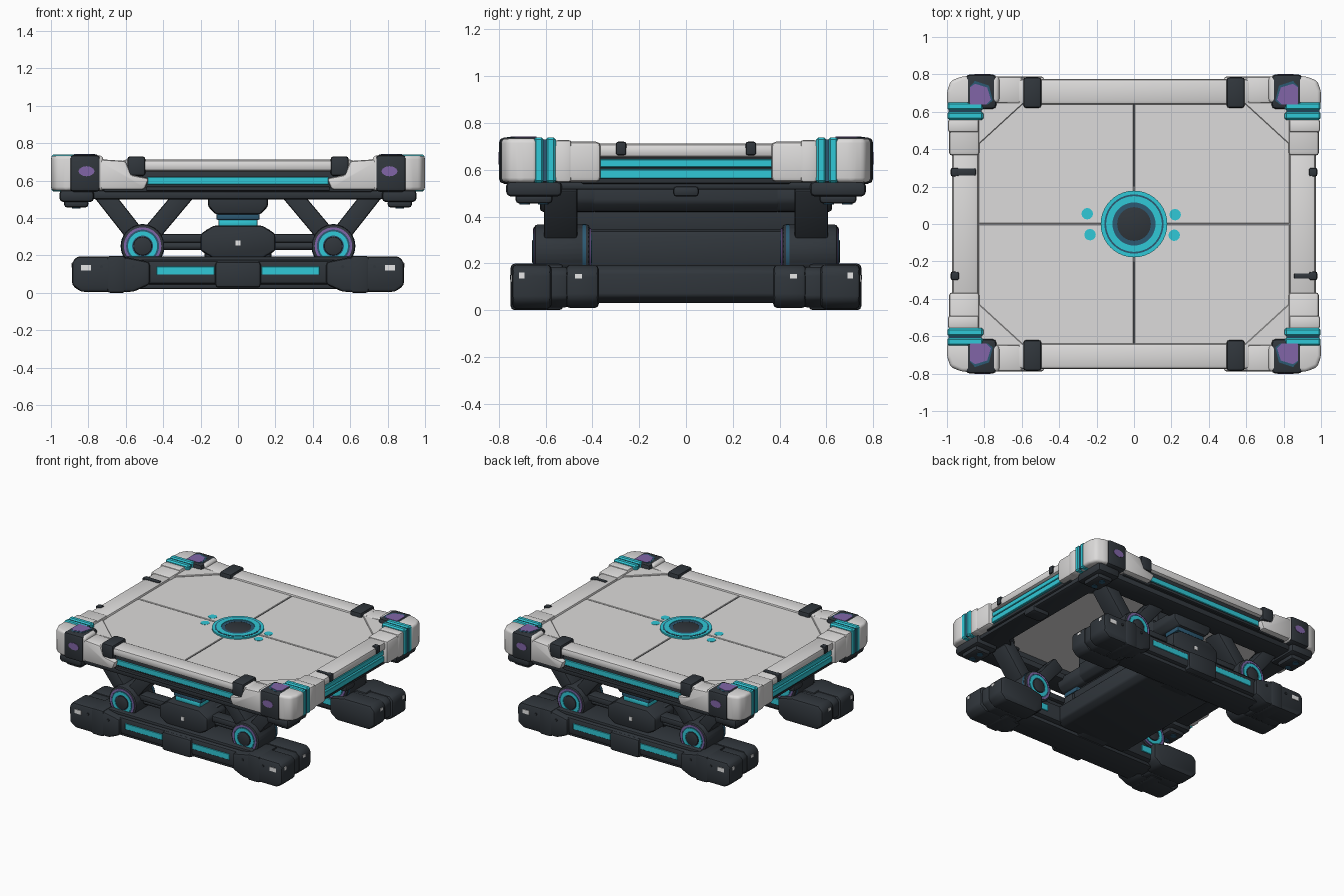
import bpy, bmesh, math
from mathutils import Matrix, Vector


def material(name, r, g, b):
    m = bpy.data.materials.new(name)
    m.diffuse_color = (r, g, b, 1)
    return m


LIGHT = material("light_grey", 0.72, 0.71, 0.705)
DARK = material("charcoal", 0.030, 0.037, 0.045)
CYAN = material("cyan", 0.03, 0.58, 0.68)
PURPLE = material("purple", 0.22, 0.13, 0.39)
NAVY = material("deep_blue", 0.025, 0.10, 0.17)
WHITE = material("white", 0.80, 0.80, 0.80)


def finish(bm, name, mat, sym):
    """Make one object, plus mirrored copies across x and/or y."""
    bmesh.ops.recalc_face_normals(bm, faces=bm.faces)
    for sx in ((1, -1) if "x" in sym else (1,)):
        for sy in ((1, -1) if "y" in sym else (1,)):
            c = bm.copy()
            bmesh.ops.scale(c, vec=(sx, sy, 1), verts=c.verts)
            if sx * sy < 0:
                bmesh.ops.reverse_faces(c, faces=c.faces)
            me = bpy.data.meshes.new(name)
            c.to_mesh(me)
            c.free()
            me.materials.append(mat)
            ob = bpy.data.objects.new(name, me)
            bpy.context.collection.objects.link(ob)
            for p in me.polygons:
                p.use_smooth = True
            me.set_sharp_from_angle(angle=math.radians(32))
    bm.free()


def prism(name, pts, axis, lo, hi, mat, bevel=0.0, sym="", seg=2):
    """Extrude a closed profile along an axis, with rounded edges."""
    place = {"x": lambda a, b, t: (t, a, b),
             "y": lambda a, b, t: (a, t, b),
             "z": lambda a, b, t: (a, b, t)}[axis]
    bm = bmesh.new()
    f = bm.faces.new([bm.verts.new(place(a, b, lo)) for a, b in pts])
    r = bmesh.ops.extrude_face_region(bm, geom=[f])
    move = Vector(place(0, 0, hi - lo))
    bmesh.ops.translate(bm, vec=move, verts=[v for v in r["geom"] if isinstance(v, bmesh.types.BMVert)])
    if bevel:
        bmesh.ops.bevel(bm, geom=bm.edges[:], offset=bevel, segments=seg,
                        profile=0.5, affect="EDGES", clamp_overlap=True)
    finish(bm, name, mat, sym)


def box(name, x0, x1, y0, y1, z0, z1, mat, bevel=0.0, sym="", seg=2):
    prism(name, [(x0, y0), (x1, y0), (x1, y1), (x0, y1)], "z", z0, z1, mat, bevel, sym, seg)


def disc(name, axis, centre, r, depth, mat, bevel=0.0, sym="", n=32, stretch=1.0):
    """Cylinder centred on a point; stretch widens its first profile axis."""
    a, b = {"x": (1, 2), "y": (0, 2), "z": (0, 1)}[axis]
    k = "xyz".index(axis)
    pts = [(centre[a] + stretch * r * math.cos(2 * math.pi * i / n),
            centre[b] + r * math.sin(2 * math.pi * i / n)) for i in range(n)]
    prism(name, pts, axis, centre[k] - depth / 2, centre[k] + depth / 2, mat, bevel, sym)


def ring(name, axis, centre, r0, r1, depth, mat, sym="", n=40):
    """Flat washer built from a swept rectangle."""
    bm = bmesh.new()
    h = depth / 2
    rows = [[bm.verts.new((r * math.cos(t), r * math.sin(t), z))
             for r, z in ((r0, -h), (r1, -h), (r1, h), (r0, h))]
            for t in (2 * math.pi * i / n for i in range(n))]
    for i in range(n):
        p, q = rows[i], rows[(i + 1) % n]
        for j in range(4):
            bm.faces.new((p[j], q[j], q[(j + 1) % 4], p[(j + 1) % 4]))
    if axis == "y":
        bmesh.ops.rotate(bm, matrix=Matrix.Rotation(math.pi / 2, 3, "X"), verts=bm.verts)
    bmesh.ops.translate(bm, vec=centre, verts=bm.verts)
    finish(bm, name, mat, sym)


# ---- Deck: under plate, four tiles, corner gussets, centre port
box("deck_plate", -0.85, 0.85, -0.66, 0.66, 0.645, 0.688, LIGHT)
prism("deck_tile", [(0.003, 0.003), (0.832, 0.003), (0.832, 0.43), (0.605, 0.642), (0.003, 0.642)],
      "z", 0.67, 0.697, LIGHT, 0.003, "xy", 1)
prism("deck_gusset", [(0.845, 0.412), (0.845, 0.65), (0.585, 0.65)], "z", 0.67, 0.706, LIGHT, 0.004, "xy", 1)
box("deck_seam", -0.004, 0.004, 0.2, 0.64, 0.68, 0.692, DARK, 0, "y")
ring("port_rim", "z", (0, 0, 0.698), 0.155, 0.178, 0.02, CYAN)
ring("port_rim_groove", "z", (0, 0, 0.70), 0.147, 0.158, 0.02, NAVY)
ring("port_glow", "z", (0, 0, 0.70), 0.115, 0.149, 0.022, CYAN)
ring("port_groove", "z", (0, 0, 0.698), 0.09, 0.117, 0.018, NAVY)
disc("port_core", "z", (0, 0, 0.697), 0.092, 0.02, DARK, 0.004)
for x, y in ((-0.25, 0.055), (-0.235, -0.057), (0.22, 0.05), (0.215, -0.06)):
    disc("deck_light", "z", (x, y, 0.6955), 0.031, 0.006, CYAN, n=12)

# ---- Deck edges, front and back
box("long_rail", -0.62, 0.62, 0.638, 0.775, 0.65, 0.712, LIGHT, 0.02, "y")
box("long_edge_core", -0.72, 0.72, 0.65, 0.745, 0.54, 0.66, DARK, 0.01, "y")
box("long_light_strip", -0.485, 0.485, 0.74, 0.752, 0.578, 0.62, CYAN, 0.003, "y", 1)
box("long_edge_lip", -0.49, 0.49, 0.70, 0.762, 0.545, 0.568, DARK, 0.006, "y")
prism("long_sleeve", [(0.75, 0.552), (0.75, 0.715), (0.60, 0.705), (0.57, 0.63), (0.475, 0.612), (0.50, 0.552)],
      "y", 0.645, 0.788, LIGHT, 0.014, "xy")
box("long_clip", 0.495, 0.592, 0.62, 0.785, 0.625, 0.73, DARK, 0.016, "xy")

# ---- Deck edges, left and right
box("side_rail", 0.83, 0.972, -0.40, 0.40, 0.652, 0.712, LIGHT, 0.02, "x")
box("side_edge_core", 0.84, 0.945, -0.45, 0.45, 0.54, 0.66, DARK, 0.01, "x")
box("side_light_upper", 0.94, 0.957, -0.375, 0.375, 0.610, 0.645, CYAN, 0.003, "x", 1)
box("side_light_lower", 0.94, 0.962, -0.375, 0.375, 0.562, 0.603, CYAN, 0.003, "x", 1)
box("side_clip", 0.935, 0.98, 0.255, 0.30, 0.662, 0.72, DARK, 0.01, "xy")
box("side_clip_top", -0.955, -0.845, 0.258, 0.298, 0.69, 0.718, DARK, 0.008)
box("side_clip_top", 0.855, 0.955, -0.293, -0.263, 0.69, 0.718, DARK, 0.008)

# ---- Deck corners with dark strap, purple marks and cyan bands
prism("corner_block", [(0.72, 0.79), (0.92, 0.79), (0.98, 0.765), (1.0, 0.71), (1.0, 0.635),
                       (0.83, 0.635), (0.76, 0.642), (0.72, 0.65)],
      "z", 0.546, 0.734, LIGHT, 0.02, "xy", 3)
box("corner_tail", 0.825, 0.99, 0.365, 0.66, 0.548, 0.720, LIGHT, 0.02, "xy")
box("corner_rib", 0.83, 0.994, 0.49, 0.56, 0.547, 0.727, LIGHT, 0.012, "xy")
box("corner_strap", 0.735, 0.90, 0.615, 0.80, 0.54, 0.738, DARK, 0.022, "xy")
disc("strap_badge", "y", (0.81, 0.799, 0.65), 0.027, 0.008, PURPLE, 0, "xy", 12, 1.6)
prism("strap_top_glow", [(0.755, 0.66), (0.78, 0.64), (0.87, 0.64), (0.878, 0.735), (0.85, 0.765), (0.775, 0.74)],
      "z", 0.734, 0.7395, NAVY, 0, "xy")
prism("strap_top_mark", [(0.765, 0.665), (0.79, 0.64), (0.878, 0.64), (0.878, 0.73), (0.85, 0.75), (0.785, 0.73)],
      "z", 0.735, 0.7415, PURPLE, 0, "xy")
for y in (0.556, 0.608):
    box("corner_cyan_band", 0.805, 0.998, y, y + 0.044, 0.543, 0.739, CYAN, 0.010, "xy", 1)
box("corner_band_gap", 0.815, 0.992, 0.595, 0.612, 0.55, 0.730, NAVY, 0, "xy")

# ---- Under frame and corner feet
box("under_frame_long", -0.78, 0.78, 0.56, 0.735, 0.50, 0.55, DARK, 0.015, "y")
box("under_frame_side", 0.76, 0.93, -0.62, 0.62, 0.515, 0.55, DARK, 0.012, "x")
box("corner_foot", 0.77, 0.955, 0.53, 0.77, 0.485, 0.552, DARK, 0.022, "xy")
box("corner_foot_pad", 0.80, 0.93, 0.57, 0.73, 0.455, 0.50, DARK, 0.018, "xy")
for y in (0.61, 0.69):
    disc("foot_bolt", "z", (0.865, y, 0.456), 0.022, 0.01, NAVY, 0, "xy", 12)
box("side_tab", 0.80, 0.94, -0.055, 0.055, 0.485, 0.53, DARK, 0.015, "x")
prism("frame_corner_web", [(0.78, 0.40), (0.78, 0.58), (0.58, 0.58)], "z", 0.52, 0.65, DARK, 0, "xy")

# ---- Central column of stacked cross beams
prism("lower_cross_beam", [(-0.26, 0.03), (0.26, 0.03), (0.31, 0.06), (0.31, 0.165), (0.28, 0.19), (-0.28, 0.19),
                           (-0.31, 0.165), (-0.31, 0.06)], "y", -0.45, 0.45, DARK, 0.012)
box("middle_cross_beam", -0.18, 0.18, -0.52, 0.52, 0.17, 0.345, DARK, 0.03)
box("neck_beam", -0.085, 0.085, -0.50, 0.50, 0.33, 0.45, DARK, 0.01)
prism("upper_cross_beam", [(-0.16, 0.55), (0.16, 0.55), (0.16, 0.46), (0.12, 0.42), (-0.12, 0.42), (-0.16, 0.46)],
      "y", -0.40, 0.40, DARK, 0.012)
box("deck_support", -0.14, 0.14, -0.42, 0.42, 0.53, 0.65, DARK)
prism("hub", [(-0.20, 0.225), (-0.13, 0.185), (0.13, 0.185), (0.20, 0.225), (0.20, 0.315),
              (0.13, 0.36), (-0.13, 0.36), (-0.20, 0.315)], "y", 0.42, 0.655, DARK, 0.016, "y")
box("hub_badge", -0.013, 0.013, 0.65, 0.659, 0.252, 0.28, WHITE, 0, "y")
box("hub_glow", -0.105, 0.105, 0.48, 0.602, 0.352, 0.396, CYAN, 0.012, "y")
box("hub_glow_collar", -0.115, 0.115, 0.47, 0.605, 0.39, 0.425, NAVY, 0.006, "y")
prism("hub_cap", [(-0.16, 0.53), (0.16, 0.53), (0.16, 0.465), (0.12, 0.42), (-0.12, 0.42), (-0.16, 0.465)],
      "y", 0.38, 0.625, DARK, 0.014, "y")


# ---- V struts and pivots
def strut(name, a, b, w):
    d = (Vector(b) - Vector(a)).normalized() * w
    pts = [(a[0] - d.y, a[1] + d.x), (a[0] + d.y, a[1] - d.x),
           (b[0] + d.y, b[1] - d.x), (b[0] - d.y, b[1] + d.x)]
    prism(name, pts, "y", 0.465, 0.608, DARK, 0.012, "xy")


strut("outer_strut", (0.51, 0.26), (0.73, 0.54), 0.049)
strut("inner_strut", (0.51, 0.26), (0.275, 0.54), 0.049)
box("strut_root", 0.43, 0.59, 0.43, 0.63, 0.16, 0.28, DARK, 0.02, "xy")
disc("pivot_drum", "y", (0.51, 0.53, 0.25), 0.116, 0.235, DARK, 0.016, "xy")
for y in (0.648, 0.412):
    ring("pivot_purple_ring", "y", (0.51, y, 0.25), 0.088, 0.10, 0.01, PURPLE, "xy")
    ring("pivot_groove", "y", (0.51, y, 0.25), 0.05, 0.09, 0.007, NAVY, "xy")
    ring("pivot_cyan_ring", "y", (0.51, y, 0.25), 0.056, 0.078, 0.014, CYAN, "xy")
    disc("pivot_cap", "y", (0.51, y, 0.25), 0.05, 0.022, DARK, 0.006, "xy", 24)
ring("pivot_inner_band", "y", (0.51, 0.435, 0.25), 0.10, 0.1175, 0.016, NAVY, "xy")
box("upper_link", 0.15, 0.45, 0.50, 0.59, 0.268, 0.315, DARK, 0.012, "xy")
disc("link_rod", "x", (0.30, 0.54, 0.25), 0.022, 0.32, DARK, 0, "xy", 16)

# ---- Base rails
box("base_rail", -0.66, 0.66, 0.42, 0.72, 0.045, 0.175, DARK, 0.022, "y")
box("rail_foot", -0.60, 0.60, 0.46, 0.69, 0.02, 0.06, DARK, 0.012, "y")
box("rail_top_lip", -0.60, 0.60, 0.47, 0.69, 0.165, 0.195, DARK, 0.01, "y")
box("rail_centre_block", -0.122, 0.122, 0.40, 0.738, 0.028, 0.168, DARK, 0.018, "y")
box("rail_light", 0.125, 0.435, 0.715, 0.7245, 0.097, 0.14, CYAN, 0.002, "xy", 1)
box("rail_inner_light", 0.42, 0.60, 0.412, 0.421, 0.085, 0.135, CYAN, 0.002, "xy", 1)
prism("rail_end_outer", [(0.47, 0.045), (0.56, 0.005), (0.84, 0.005), (0.888, 0.04), (0.888, 0.165),
                         (0.86, 0.195), (0.62, 0.195), (0.47, 0.165)], "y", 0.575, 0.745, DARK, 0.02, "xy")
prism("rail_end_middle", [(0.52, 0.06), (0.57, 0.01), (0.81, 0.01), (0.87, 0.05), (0.87, 0.16),
                          (0.84, 0.185), (0.62, 0.185), (0.52, 0.16)], "y", 0.505, 0.60, DARK, 0.014, "xy")
prism("rail_end_inner", [(0.50, 0.05), (0.56, 0.008), (0.83, 0.008), (0.875, 0.05), (0.875, 0.16),
                         (0.84, 0.192), (0.62, 0.192), (0.50, 0.165)], "y", 0.372, 0.515, DARK, 0.02, "xy")
box("rail_end_strap", 0.60, 0.70, 0.525, 0.75, 0.0, 0.198, DARK, 0.016, "xy")
box("end_badge_front", 0.785, 0.84, 0.74, 0.7485, 0.12, 0.15, WHITE, 0, "xy")
box("end_badge_outer", 0.882, 0.8895, 0.69, 0.715, 0.135, 0.16, WHITE, 0, "xy")
box("end_badge_inner", 0.869, 0.8765, 0.445, 0.475, 0.135, 0.155, WHITE, 0, "xy")
for x in (0.56, 0.73):
    disc("rail_bolt", "y", (x, 0.746, 0.14), 0.009, 0.012, DARK, 0, "xy", 8)
